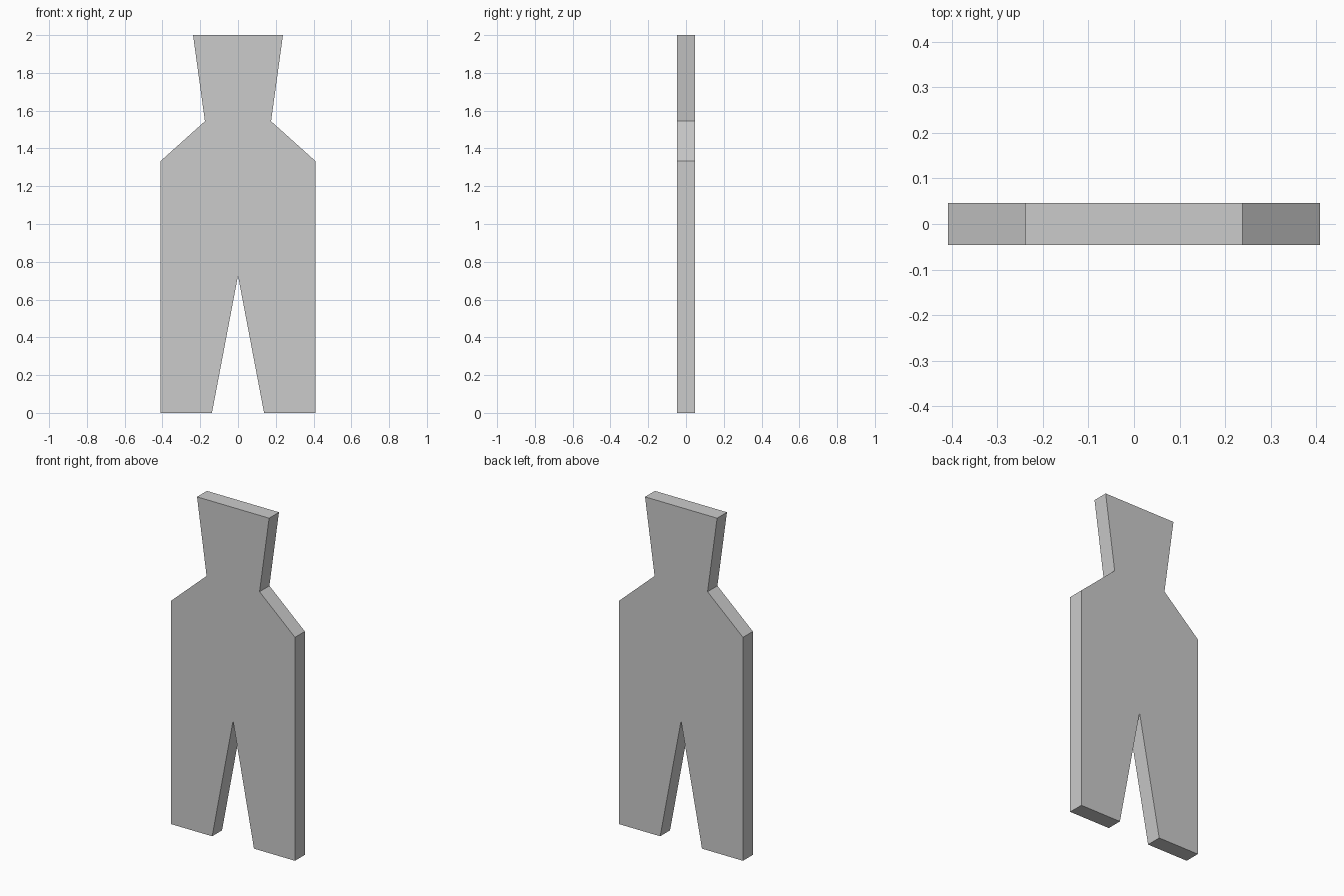
import bpy
import bmesh

if "Cube" in bpy.data.objects:
    bpy.data.objects.remove(bpy.data.objects["Cube"])

HALF_DEPTH = 0.0465

# Right half of the silhouette (x, z): inner foot, outer foot, shoulder, neck, head top
half = [(0.138, 0), (0.409, 0), (0.409, 1.334), (0.175, 1.544), (0.238, 2.0)]
crotch = (0, 0.727)
outline = [crotch] + half + [(-x, z) for x, z in reversed(half)]

# Front face, extruded backwards into a flat board
bm = bmesh.new()
front = bm.faces.new([bm.verts.new((x, -HALF_DEPTH, z)) for x, z in outline])
ext = bmesh.ops.extrude_face_region(bm, geom=[front], use_keep_orig=True)
back_verts = [g for g in ext["geom"] if isinstance(g, bmesh.types.BMVert)]
bmesh.ops.translate(bm, verts=back_verts, vec=(0, 2 * HALF_DEPTH, 0))
bmesh.ops.recalc_face_normals(bm, faces=bm.faces)

mesh = bpy.data.meshes.new("silhouette_board")
bm.to_mesh(mesh)
bm.free()
board = bpy.data.objects.new("silhouette_board", mesh)
bpy.context.collection.objects.link(board)
